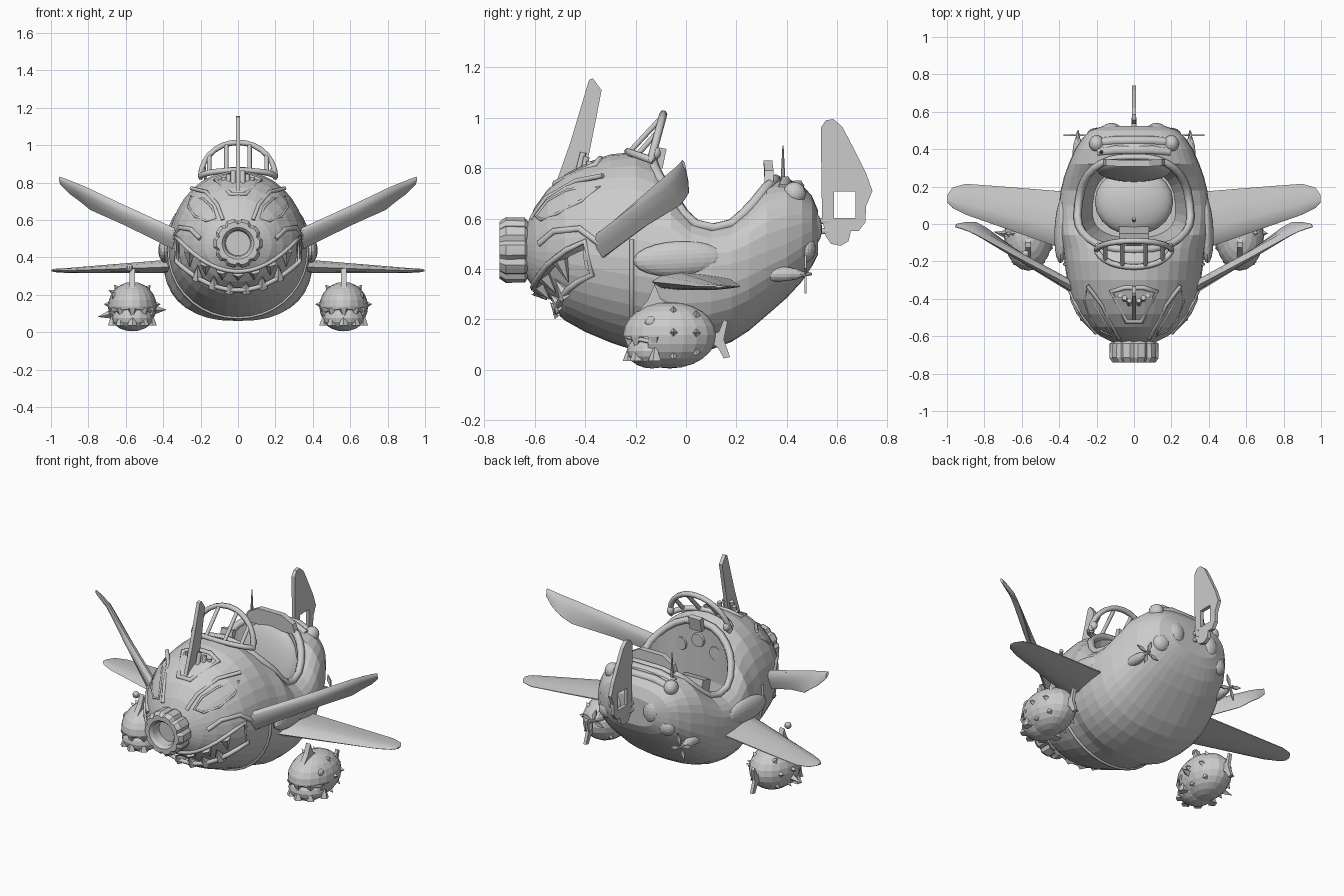
import bpy, bmesh
from math import sin, cos, pi, radians
from mathutils import Vector as V, Matrix, Euler
from mathutils.bvhtree import BVHTree

if "Cube" in bpy.data.objects:
    bpy.data.objects.remove(bpy.data.objects["Cube"])


def finish(name, bm, mirror=False, smooth=0):
    bmesh.ops.recalc_face_normals(bm, faces=bm.faces)
    me = bpy.data.meshes.new(name)
    bm.to_mesh(me)
    bm.free()
    ob = bpy.data.objects.new(name, me)
    bpy.context.collection.objects.link(ob)
    if smooth:
        activate(ob)
        bpy.ops.object.shade_smooth_by_angle(angle=radians(smooth))
    if mirror:
        ob.modifiers.new("mirror", 'MIRROR')
    return ob


def activate(ob):
    bpy.ops.object.select_all(action='DESELECT')
    ob.select_set(True)
    bpy.context.view_layer.objects.active = ob


def loft(name, rings, **kw):
    bm = bmesh.new()
    vs = [[bm.verts.new(p) for p in r] for r in rings]
    n = len(vs[0])
    for a, b in zip(vs, vs[1:]):
        for i in range(n):
            bm.faces.new((a[i], a[(i + 1) % n], b[(i + 1) % n], b[i]))
    bm.faces.new(vs[0])
    bm.faces.new(vs[-1])
    return finish(name, bm, **kw)


def plate(name, pts, thick, **kw):
    t = V(thick) / 2
    return loft(name, [[V(p) - t for p in pts], [V(p) + t for p in pts]], **kw)


def ball(name, loc, scale, rot=(0, 0, 0), u=20, v=12, **kw):
    bm = bmesh.new()
    bmesh.ops.create_uvsphere(bm, u_segments=u, v_segments=v, radius=1,
                              matrix=Matrix.LocRotScale(V(loc), Euler(rot), V(scale)))
    return finish(name, bm, **kw)


def box(name, loc, size, rot=(0, 0, 0), **kw):
    bm = bmesh.new()
    bmesh.ops.create_cube(bm, size=1, matrix=Matrix.LocRotScale(V(loc), Euler(rot), V(size)))
    return finish(name, bm, **kw)


def cones(name, items, segs=6, tip=0.0, **kw):
    bm = bmesh.new()
    for base, d, r, h in items:
        d = V(d).normalized()
        m = Matrix.Translation(V(base) + d * h / 2) @ d.to_track_quat('Z', 'Y').to_matrix().to_4x4()
        bmesh.ops.create_cone(bm, cap_ends=True, segments=segs, radius1=r, radius2=r * tip, depth=h, matrix=m)
    return finish(name, bm, **kw)


def tube(name, paths, r, closed=False, mirror=False):
    cu = bpy.data.curves.new(name, 'CURVE')
    cu.dimensions = '3D'
    cu.bevel_depth, cu.bevel_resolution, cu.use_fill_caps = r, 1, True
    for pts in paths:
        s = cu.splines.new('POLY')
        s.points.add(len(pts) - 1)
        for q, p in zip(s.points, pts):
            q.co = (*p, 1)
        s.use_cyclic_u = closed
    ob = bpy.data.objects.new(name, cu)
    bpy.context.collection.objects.link(ob)
    activate(ob)
    bpy.ops.object.convert(target='MESH')
    ob = bpy.context.view_layer.objects.active
    if mirror:
        ob.modifiers.new("mirror", 'MIRROR')
    return ob


def cut(ob, cutter):
    m = ob.modifiers.new("cut", 'BOOLEAN')
    m.operation, m.object, m.solver = 'DIFFERENCE', cutter, 'EXACT'
    activate(ob)
    bpy.ops.object.modifier_apply(modifier="cut")
    bpy.data.objects.remove(cutter)


def wing(name, stations):
    rings = []
    span = V(stations[-1][0]) - V(stations[0][0])
    prof = [(0, 0), (.12, .7), (.35, 1), (.7, .6), (1, .1), (1, -.1), (.7, -.6), (.35, -1), (.12, -.7)]
    for lead, trail, th in stations:
        a, b = V(lead), V(trail)
        nrm = (b - a).cross(span).normalized() * th / 2
        rings.append([a.lerp(b, t) + nrm * k for t, k in prof])
    return loft(name, rings, mirror=True, smooth=35)


# fuselage sections: y, half width, bottom, top, height of widest point
SEC = [(-.635, .11, .37, .57, .475), (-.60, .18, .315, .645, .47), (-.55, .24, .255, .715, .47),
       (-.48, .295, .195, .775, .465), (-.40, .335, .15, .82, .46), (-.30, .358, .108, .855, .45),
       (-.20, .372, .075, .865, .44), (-.13, .38, .064, .835, .43), (-.06, .39, .06, .76, .42),
       (.02, .40, .065, .64, .41), (.10, .402, .08, .605, .41), (.18, .392, .11, .62, .42),
       (.25, .375, .155, .68, .44), (.32, .35, .215, .75, .47), (.40, .315, .285, .76, .5),
       (.46, .275, .35, .735, .53), (.50, .235, .41, .69, .55), (.525, .16, .46, .63, .55)]


def ring(sec, k=1.0, n_seg=36):
    y, w, zb, zt, zm = sec
    e = 2 / (2.05 if y < -.1 else 2.5)
    pts = []
    for i in range(n_seg):
        c, s = cos(2 * pi * i / n_seg), sin(2 * pi * i / n_seg)
        x = w * abs(c) ** e * (1 if c > 0 else -1)
        z = (zt - zm if s > 0 else zm - zb) * abs(s) ** e * (1 if s > 0 else -1)
        pts.append(V((x * k, y, zm + z * k)))
    return pts


body = loft("fuselage", [ring(s) for s in SEC])
tree = BVHTree.FromObject(body, bpy.context.evaluated_depsgraph_get())


def front(x, z):
    h = tree.ray_cast(V((x, -2, z)), V((0, 1, 0)))[0]
    return h if h else V((x, -.33, z))


def above(x, y):
    h = tree.ray_cast(V((x, y, 2)), V((0, 0, -1)))[0]
    return h if h else V((x, y, .6))


# cockpit opening and mouth are cut out of the fuselage
def rim(k, kz=0):
    pts = []
    for i in range(32):
        c, s = cos(2 * pi * i / 32), sin(2 * pi * i / 32)
        y = .11 + .235 * k * abs(s) ** .75 * (1 if s > 0 else -1)
        pts.append(V((.28 * k * (1.06 - .45 * max(y, 0)) * abs(c) ** .75 * (1 if c > 0 else -1), y, kz)))
    return pts


cut(body, loft("cockpit_cutter", [rim(.78, .27), rim(1, .5), rim(1, 1.2)]))
up = lambda x: .325 + 1.7 * x * x
low = lambda x: .225 + 1.4 * x * x
xs = [i * .033 for i in range(-10, 11)]
cut(body, plate("mouth_cutter", [(x, -.58, up(x)) for x in xs] + [(x, -.58, low(x)) for x in xs[::-1]], (0, .46, 0)))
loft("mouth_interior", [[p + V((0, .02, 0)) for p in ring(s, .93)] for s in SEC[:7]])
tube("lips", [[front(x, up(x)) for x in xs] + [front(x, low(x)) for x in xs[::-1]]], .013, True)
teeth = []
for i in range(-3, 4):
    x = i * .088
    for f, d, xx in ((up, -1, x), (low, 1, x + .044)):
        if abs(xx) < .3:
            h = .055 + .15 * abs(xx)
            p = front(xx, f(xx))
            q = front(xx, f(xx) + d * h)
            teeth.append((p * .98 + V((0, .008, .0)), q - p, .034, h))
cones("teeth", teeth)
eye = [(.12, .61), (.14, .67), (.19, .715), (.25, .725), (.265, .67), (.23, .62), (.17, .595)]
tube("eye_rims", [[front(*p) for p in eye]], .007, True, True)
tube("brows", [[front(*p) for p in [(.08, .6), (.11, .68), (.17, .75), (.25, .77)]]], .011, False, True)
tube("cheek_folds", [[front(*p) for p in [(.2, .5), (.25, .55), (.31, .56), (.345, .5)]]], .014, False, True)
band = ring((-.215, .371, .078, .863, .44))
tube("hull_band", [band[17:] + band[:2]], .009)

# cockpit rim, seat and controls
tube("cockpit_rim", [[above(p.x, p.y) for p in rim(1.05)]], .022, True)
ball("seat_cushion", (0, .12, .36), (.21, .18, .08), smooth=40)
ball("seat_back", (0, .29, .54), (.2, .05, .22), (-.2, 0, 0), smooth=40)
plate("seat_crest", [(-.17, .33, .73), (-.15, .33, .79), (-.08, .325, .83), (.08, .325, .83), (.15, .33, .79),
                     (.17, .33, .73)], (0, .035, 0))
tube("rear_cushion_rolls", [[(-.19, y, z - .03), (-.1, y + .01, z), (.1, y + .01, z), (.19, y, z - .03)]
                            for y, z in ((.385, .745), (.435, .73))], .025)
box("control_console", (0, -.07, .42), (.16, .1, .2), (.3, 0, 0))
tube("control_stick", [[(0, .0, .3), (0, .03, .5)]], .01)
cones("gauges", [((x, -.14, z), (0, 1, 0), .045, .03) for x, z in ((-.12, .68), (0, .73), (.12, .68))], 14, .9)

# windshield frame
arch = lambda a: V((.2 * cos(a), -.14 + .05 * sin(a), .83 + .185 * sin(a)))
base = lambda a: V((.2 * cos(a), -.13 - .1 * sin(a), .83 + .035 * sin(a)))
angs = [pi * i / 14 for i in range(15)]
tube("windshield_arches", [[arch(a) for a in angs], [base(a) for a in angs]], .016)
tube("windshield_struts", [[base(radians(a)), arch(radians(a))] for a in (40, 72, 108, 140)], .012)
box("gun_sight", (0, -.1, .84), (.08, .03, .08), (-.2, 0, 0))
ball("mirrors", (.19, -.12, .86), (.02, .02, .025), mirror=True)

# nose intake with notched ring
rings = []
for r, y in ((.10, -.60), (.112, -.625), (.13, -.64), (.132, -.715), (.115, -.74), (.085, -.74), (.072, -.725), (.066, -.67)):
    rings.append([V((q * sin(a), y, .475 + q * cos(a))) for i in range(40)
                  for a in [2 * pi * i / 40] for q in [r * (.9 if i % 4 == 0 and r > .11 else 1)]])
loft("nose_intake", rings, smooth=25)

# dorsal fin with ribbed root
plate("dorsal_fin", [(0, -.52, .73), (0, -.46, .9), (0, -.385, 1.15), (0, -.37, 1.157), (0, -.335, 1.11),
                     (0, -.36, .98), (0, -.40, .78)], (.022, 0, 0))
tube("fin_root_ribs", [[(x, -.46 + x, .76), (x, -.42 + x * .5, .88 - x * .7)] for x in (.025, .05, .075)], .014, False, True)
tube("fin_root_frame", [[above(x, y) for x, y in ((-.12, -.36), (-.05, -.34), (.05, -.34), (.12, -.36), (.04, -.52), (-.04, -.52))]], .014, True)

# low main wings and steep, thin front wings
wing("main_wings", [((.33, -.15, .35), (.33, .17, .36), .075), ((.7, -.02, .337), (.7, .2, .34), .045),
                    ((.9, .05, .33), (.9, .215, .33), .028), ((.97, .085, .33), (.97, .195, .33), .02),
                    ((.998, .115, .33), (.998, .155, .33), .01)])
wing("front_wings", [((.28, -.36, .53), (.29, -.37, .415), .065), ((.62, -.18, .685), (.6, -.16, .57), .045),
                     ((.82, -.07, .78), (.79, -.02, .655), .032), ((.87, -.045, .80), (.845, .01, .70), .03),
                     ((.92, -.025, .82), (.90, .01, .74), .025), ((.955, -.015, .832), (.95, .0, .79), .014)])
ball("side_fairings", (.385, -.03, .44), (.04, .18, .07), (.05, 0, .05), mirror=True)

# rear deck, antenna and side propellers
ball("rear_lamps", (.2, .43, .70), (.04, .045, .045), mirror=True)
ball("exhaust_bumps", (.12, .5, .56), (.055, .04, .07), mirror=True)
ball("exhaust_bumps_low", (.2, .47, .48), (.055, .045, .055), mirror=True)
cones("antenna", [((-.175, .385, .70), (0, 0, 1), .012, .19)], 8, .2)
ball("propeller_pods", (.3, .36, .38), (.03, .11, .03), u=12, v=8, mirror=True)
cones("propeller_hubs", [((.3, .44, .38), (0, 1, 0), .016, .06)], 8, .3, mirror=True)
for k in range(4):
    a = pi / 2 * k + .3
    d, t = V((cos(a), 0, sin(a))), V((-sin(a), 0, cos(a)))
    c = V((.3, .475, .38))
    plate("propeller_blade", [c, c + d * .045 + t * .012, c + d * .08, c + d * .045 - t * .012], (0, .008, 0), mirror=True)

# tail fin
tail = plate("tail_fin", [(0, y, z) for y, z in (
    (.54, .6), (.535, .96), (.555, .99), (.585, .995), (.62, .965), (.665, .88), (.715, .78), (.74, .71), (.715, .65),
    (.712, .585), (.685, .55), (.655, .55), (.645, .51), (.615, .492), (.575, .5), (.555, .53))], (.022, 0, 0))
cut(tail, box("tail_hole", (0, .63, .655), (.1, .085, .105)))
tube("tail_hinges", [[(0, .48, z), (0, .57, z)] for z in (.55, .59)], .014)

# toothed bombs under the wings
X, Y, Z = .565, -.065, .137
bomb = ball("bombs", (X, Y, Z), (.13, .185, .132), u=20, v=12)
cut(bomb, box("bomb_mouth_cutter", (X, -.23, .095), (.3, .16, .07)))
bomb.modifiers.new("mirror", 'MIRROR')
ball("bomb_jaws", (X, -.135, .075), (.108, .1, .07), u=16, v=10, mirror=True)
fangs, lip = [], []
for i in range(-6, 7):
    a = i * .2
    p = V((X + .112 * sin(a), Y - .158 * cos(a), 0))
    lip.append(p + V((0, -.01 * cos(a), .13 - .0006 * i * i)))
    if i % 3 == 0:
        fangs.append((p + V((0, 0, .13)), (0, 0, -1), .028, .06))
        fangs.append((p + V((0, 0, .035)), (0, 0, 1), .028, .075))
cones("bomb_teeth", fangs, 5, mirror=True)
tube("bomb_lips", [lip], .01, False, True)
spikes = []
for y, k in ((-.05, .99), (.04, .82)):
    for a in (-40, 5, 50, 130, 175, 220):
        d = V((cos(radians(a)), 0, sin(radians(a))))
        spikes.append((V((X, y, Z)) + d * .125 * k, d, .018, .028))
cones("bomb_spikes", spikes, 4, mirror=True)
plate("bomb_top_fins", [(X, -.19, .23), (X, -.15, .28), (X, -.125, .34), (X, -.10, .28), (X, -.03, .24)], (.03, 0, 0), mirror=True)
plate("bomb_tail_fins", [(X, .09, .14), (X, .13, .15), (X, .15, .2), (X, .165, .19), (X, .15, .12), (X, .175, .05),
                         (X, .15, .045), (X, .125, .09), (X, .09, .11)], (.018, 0, 0), mirror=True)
ball("bomb_eyes", (X + .095, -.14, .19), (.015, .025, .022), u=10, v=8, mirror=True)
cones("left_bomb_side_fins", [((-.66, -.06, .1), (-1, .2, -.2), .03, .095), ((-.64, -.06, .2), (-1, .2, .5), .03, .06),
                              ((-.46, -.06, .12), (1, .2, 0), .03, .08)], 4)
ball("left_bomb_lure", (-.58, -.16, .345), (.02, .02, .02), u=10, v=8)
